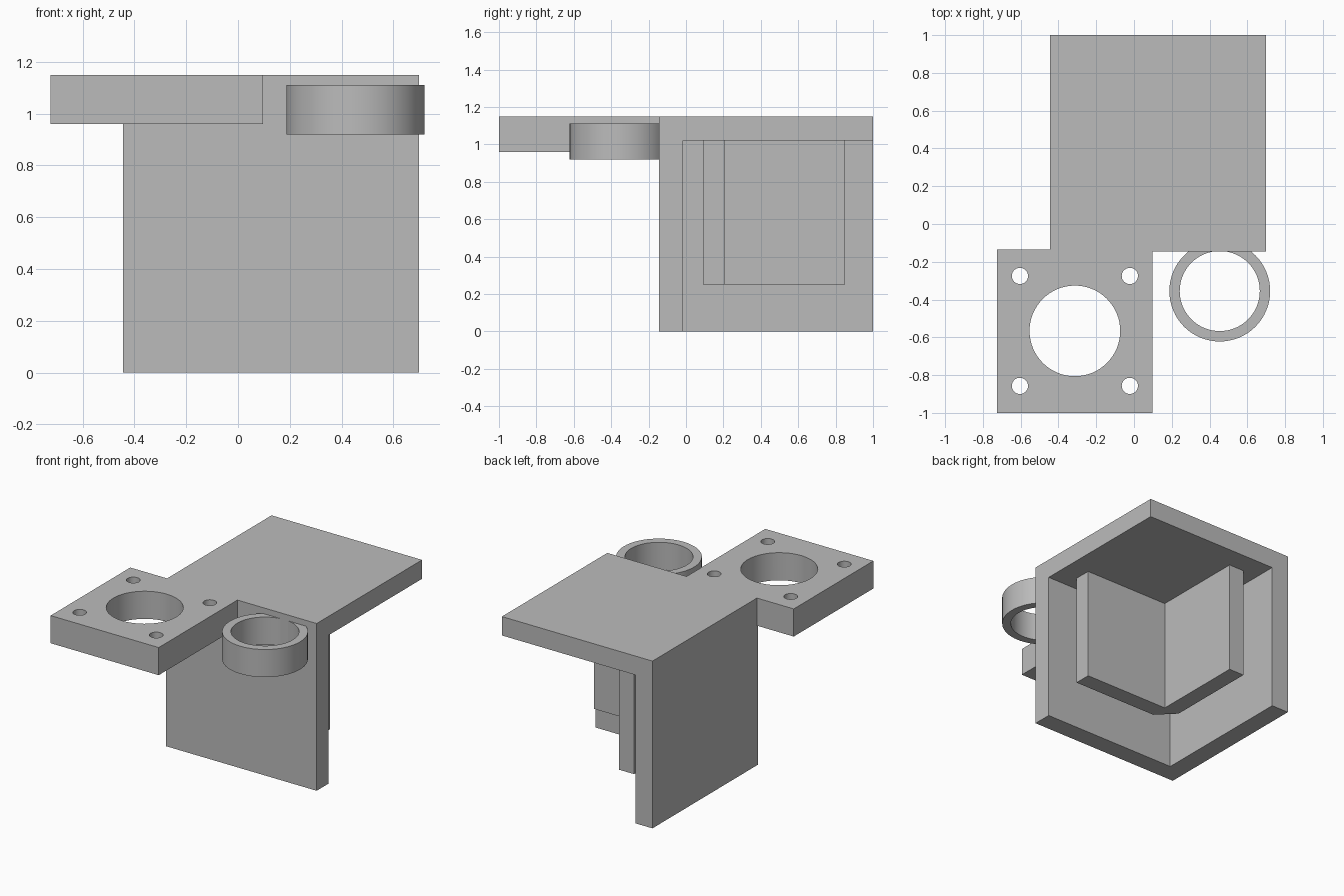
import bpy
import bmesh
from math import cos, sin, tau, radians

default_cube = bpy.data.objects.get("Cube")
if default_cube:
    bpy.data.objects.remove(default_cube, do_unlink=True)

GREY = (0.5, 0.5, 0.5, 1.0)
grey = bpy.data.materials.new("plain grey")
grey.use_nodes = True
grey.diffuse_color = GREY
grey.node_tree.nodes["Principled BSDF"].inputs["Base Color"].default_value = GREY


def prism(name, outlines, z0, z1):
    """Extrude one or more closed counter-clockwise outlines from z0 to z1."""
    bm = bmesh.new()
    for outline in outlines:
        low = [bm.verts.new((x, y, z0)) for x, y in outline]
        high = [bm.verts.new((x, y, z1)) for x, y in outline]
        bm.faces.new(low[::-1])
        bm.faces.new(high)
        for i in range(len(low)):
            j = (i + 1) % len(low)
            bm.faces.new((low[i], low[j], high[j], high[i]))
    mesh = bpy.data.meshes.new(name)
    bm.to_mesh(mesh)
    bm.free()
    mesh.materials.append(grey)
    obj = bpy.data.objects.new(name, mesh)
    bpy.context.collection.objects.link(obj)
    return obj


def rect(x0, x1, y0, y1):
    return [(x0, y0), (x1, y0), (x1, y1), (x0, y1)]


def circle(x, y, r, n=64):
    return [(x + r * cos(tau * i / n), y + r * sin(tau * i / n)) for i in range(n)]


def cut(obj, cutter):
    """Subtract the cutter, then shade round walls smooth."""
    mod = obj.modifiers.new("cut", "BOOLEAN")
    mod.operation = "DIFFERENCE"
    mod.solver = "EXACT"
    mod.object = cutter
    bpy.ops.object.select_all(action="DESELECT")
    bpy.context.view_layer.objects.active = obj
    obj.select_set(True)
    bpy.ops.object.modifier_apply(modifier=mod.name)
    bpy.data.objects.remove(cutter, do_unlink=True)
    bpy.ops.object.shade_smooth_by_angle(angle=radians(30))


# Corner shell: top, front wall and side wall around an open pocket
WALL = 0.13
X0, X1, Y0, Y1, TOP = -0.445, 0.70, -0.145, 1.0, 1.15
shell = prism("corner_shell", [rect(X0, X1, Y0, Y1)], 0, TOP)
cut(shell, prism("pocket_cutter",
                 [rect(X0 + WALL, X1 + 0.1, Y0 + WALL, Y1 + 0.1)], -0.1, TOP - WALL))

# Inner angled rib hanging under the top, with a chamfered outer corner
T = 0.115
rx, ry, rx_end, ry_end = -0.20, 0.09, 0.555, 0.85
prism("inner_rib", [[(rx + T, ry), (rx_end, ry), (rx_end, ry + T), (rx + T, ry + T),
                     (rx + T, ry_end), (rx, ry_end), (rx, ry + T)]], 0.25, TOP - WALL)

# Mounting plate with a large bore and four screw holes
plate = prism("mounting_plate", [rect(-0.725, 0.097, -1.0, -0.135)], 0.96, TOP)
cx, cy, pitch = -0.313, -0.566, 0.291
holes = [circle(cx, cy, 0.24)]
holes += [circle(cx + sx * pitch, cy + sy * pitch, 0.043, 32)
          for sx in (-1, 1) for sy in (-1, 1)]
cut(plate, prism("hole_cutter", holes, 0.9, 1.2))

# Round holder ring set into the front wall
ring = prism("holder_ring", [circle(0.454, -0.355, 0.267)], 0.92, 1.11)
cut(ring, prism("ring_cutter", [circle(0.454, -0.355, 0.212)], 0.85, 1.2))
